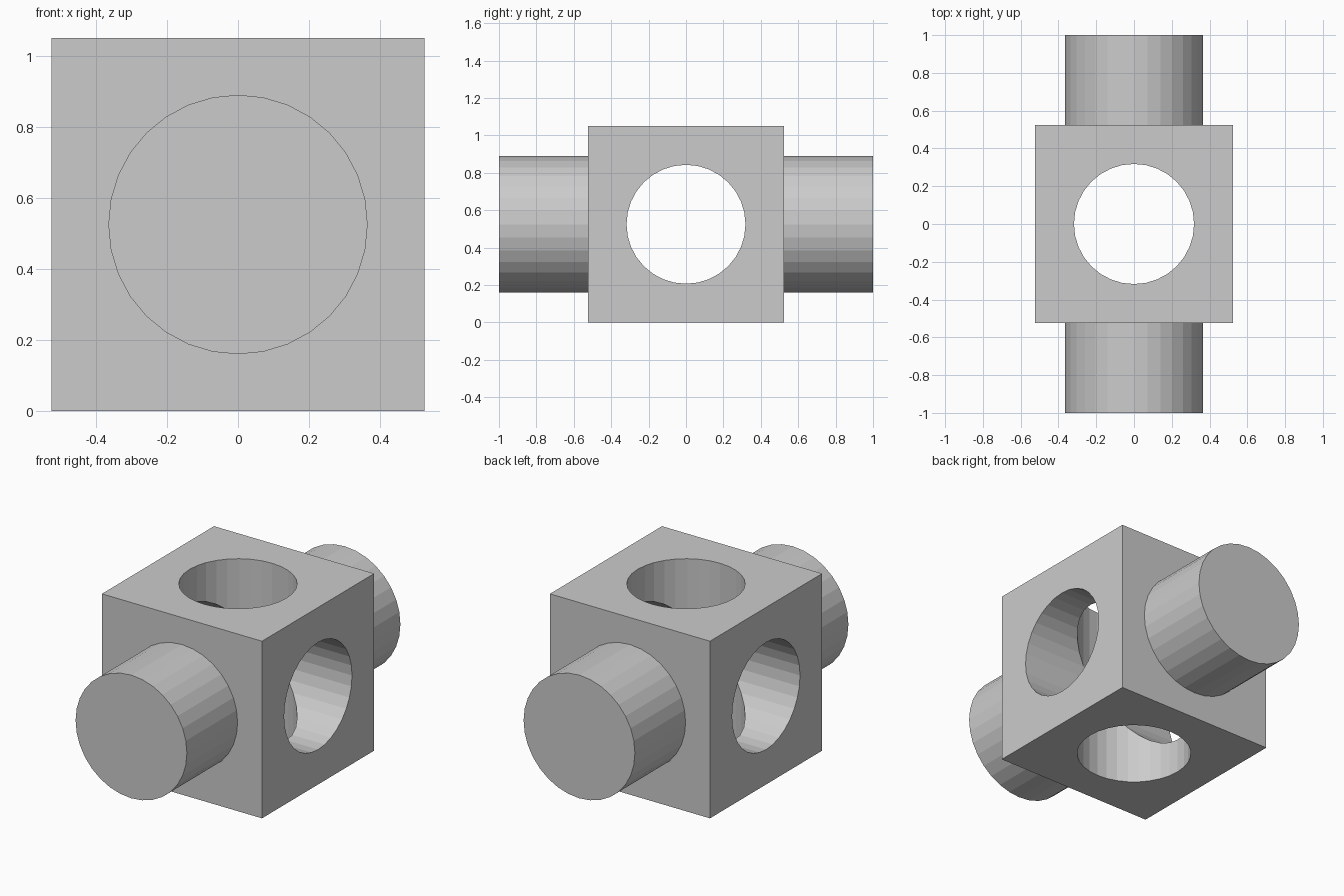
import bpy
from math import pi

if "Cube" in bpy.data.objects:
    bpy.data.objects.remove(bpy.data.objects["Cube"])

HALF = 0.525      # half the block's side
SIDES = 32


def cylinder(name, radius, depth, location, rotation):
    bpy.ops.mesh.primitive_cylinder_add(vertices=SIDES, radius=radius, depth=depth,
                                        location=location, rotation=rotation)
    bpy.context.object.name = name
    return bpy.context.object


def combine(target, tool, operation):
    mod = target.modifiers.new(operation.title(), 'BOOLEAN')
    mod.operation = operation
    mod.solver = 'EXACT'
    mod.object = tool
    bpy.context.view_layer.objects.active = target
    bpy.ops.object.modifier_apply(modifier=mod.name)
    bpy.data.objects.remove(tool, do_unlink=True)


# Cubic block standing on the ground
bpy.ops.mesh.primitive_cube_add(size=2 * HALF, location=(0, 0, HALF))
block = bpy.context.object
block.name = "connector_block"

# Round solid pegs at front and back, from one long bar
bar = cylinder("peg_bar", 0.365, 2, (0, 0, HALF), (pi / 2, 0, 0))
combine(block, bar, 'UNION')

# Crossing through-holes: side to side, then top to bottom
for name, rotation in (("side_hole", (0, pi / 2, 0)), ("vertical_hole", (0, 0, 0))):
    cutter = cylinder(name, 0.318, 1.4, (0, 0, HALF), rotation)
    combine(block, cutter, 'DIFFERENCE')
